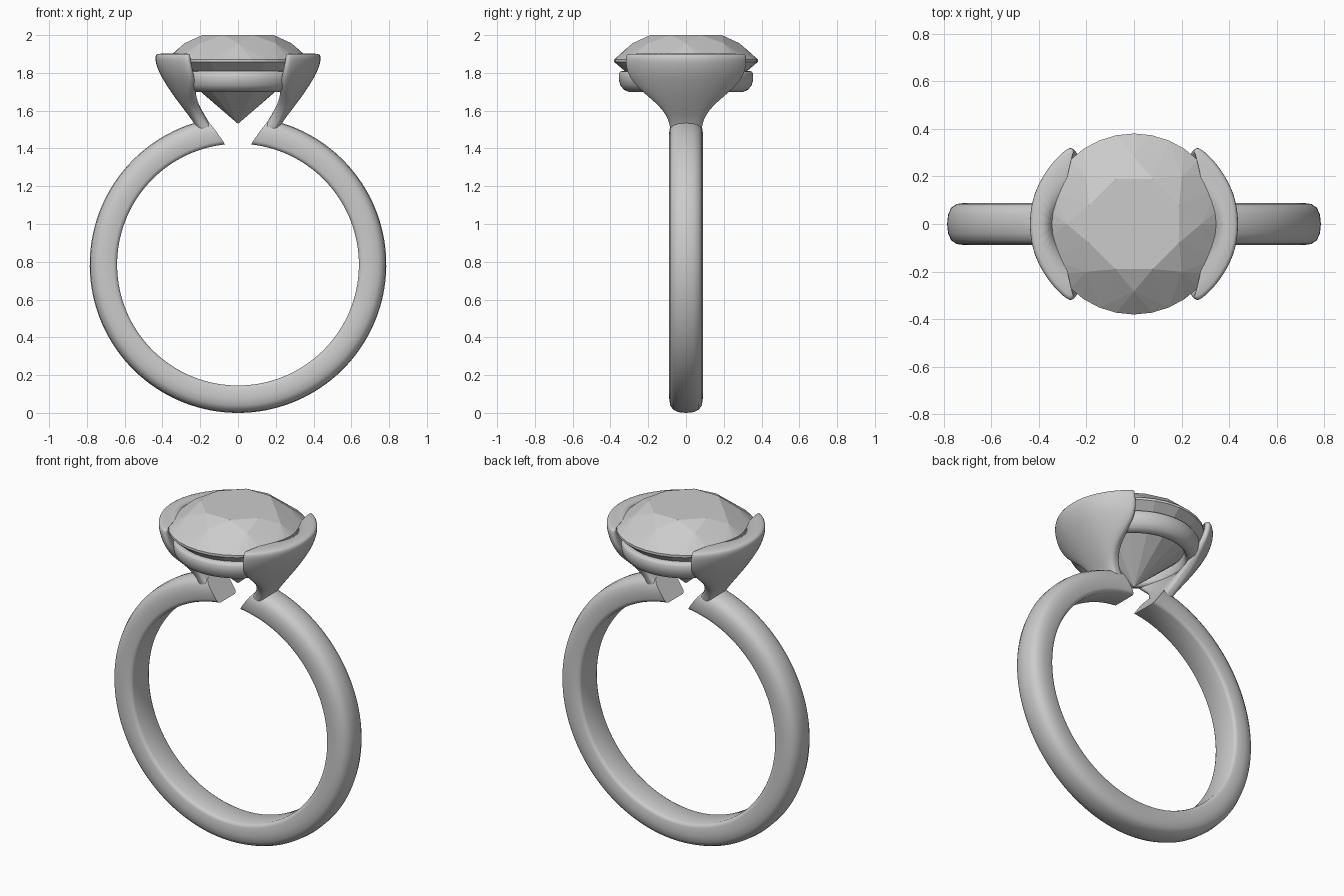
import bpy, bmesh
from math import sin, cos, pi, radians, copysign

cube = bpy.data.objects.get("Cube")
if cube:
    bpy.data.objects.remove(cube)

silver = bpy.data.materials.new("silver_grey")
silver.use_nodes = True
silver.diffuse_color = (0.6, 0.6, 0.6, 1)
silver.node_tree.nodes["Principled BSDF"].inputs["Base Color"].default_value = (0.6, 0.6, 0.6, 1)


def finish(name, bm, smooth=True):
    bmesh.ops.recalc_face_normals(bm, faces=bm.faces)
    mesh = bpy.data.meshes.new(name)
    bm.to_mesh(mesh)
    bm.free()
    mesh.materials.append(silver)
    obj = bpy.data.objects.new(name, mesh)
    bpy.context.collection.objects.link(obj)
    if smooth:
        mesh.polygons.foreach_set("use_smooth", [True] * len(mesh.polygons))
    return obj


def loft(sections, closed=False):
    """Skin a list of equal-length closed sections, capping open ends."""
    bm = bmesh.new()
    rings = [[bm.verts.new(p) for p in s] for s in sections]
    n = len(rings[0])
    pairs = list(zip(rings, rings[1:]))
    if closed:
        pairs.append((rings[-1], rings[0]))
    else:
        bm.faces.new(rings[0])
        bm.faces.new(rings[-1])
    for a, b in pairs:
        for i in range(n):
            j = (i + 1) % n
            bm.faces.new((a[i], a[j], b[j], b[i]))
    return bm


def power(v, e):
    return copysign(abs(v) ** e, v)


# Band: rounded profile swept round, with slanted ends at the top gap
CENTRE = 0.785
half = [(0.64, 0.07), (0.646, 0.082), (0.66, 0.088), (0.71, 0.089),
        (0.745, 0.084), (0.768, 0.068), (0.781, 0.04)]
profile = half + [(0.785, 0)] + [(r, -y) for r, y in reversed(half)]
sections = []
STEPS = 128
for k in range(STEPS + 1):
    section = []
    for r, y in profile:
        gap = radians(6.2 + 6 * (r - 0.64) / 0.145)
        a = gap + (2 * pi - 2 * gap) * k / STEPS
        section.append((r * sin(a), y, CENTRE + r * cos(a)))
    sections.append(section)
band = finish("band", loft(sections))
bpy.context.view_layer.objects.active = band
band.select_set(True)
bpy.ops.object.shade_smooth_by_angle(angle=radians(50))
band.select_set(False)

# Flared arms: height, inner x, outer x, half width, backward sweep of the tips
levels = [(1.46, 0.10, 0.20, 0.078, 0),
          (1.51, 0.133, 0.22, 0.084, 0),
          (1.55, 0.162, 0.242, 0.092, 0),
          (1.60, 0.19, 0.282, 0.118, 0.012),
          (1.65, 0.225, 0.32, 0.165, 0.035),
          (1.70, 0.268, 0.357, 0.225, 0.075),
          (1.75, 0.31, 0.39, 0.275, 0.115),
          (1.80, 0.345, 0.42, 0.305, 0.14),
          (1.85, 0.368, 0.438, 0.315, 0.15),
          (1.88, 0.373, 0.442, 0.315, 0.15),
          (1.898, 0.377, 0.436, 0.312, 0.15),
          (1.903, 0.39, 0.422, 0.30, 0.145)]
N = 48
sections = []
for z, xi, xo, w, sweep in levels:
    mid, h = (xi + xo) / 2, (xo - xi) / 2
    section = []
    for i in range(N):
        a = 2 * pi * i / N
        t, off = power(sin(a), 0.7), h * power(cos(a), 0.6)
        slope = 2 * sweep * t / w
        length = (1 + slope * slope) ** 0.5
        section.append((mid - sweep * t * t + off / length,
                        w * t + off * slope / length, z))
    sections.append(section)
arms = finish("setting_arms", loft(sections))
mirror = arms.modifiers.new("mirror", "MIRROR")
mirror.use_axis[0] = True
smooth = arms.modifiers.new("smooth", "SUBSURF")
smooth.levels = smooth.render_levels = 1

# Support ring under the stone
profile = [(0.275, 1.72), (0.285, 1.703), (0.305, 1.70), (0.33, 1.712),
           (0.348, 1.735), (0.356, 1.765), (0.356, 1.795), (0.348, 1.807),
           (0.335, 1.81), (0.30, 1.81), (0.28, 1.80), (0.272, 1.77)]
sections = [[(r * cos(2 * pi * k / 96), r * sin(2 * pi * k / 96), z) for r, z in profile]
            for k in range(96)]
finish("support_ring", loft(sections, closed=True))

# Faceted round stone
bm = bmesh.new()


def circle(count, r, z, turn=0):
    return [bm.verts.new((r * cos(2 * pi * (i + turn) / count),
                          r * sin(2 * pi * (i + turn) / count), z)) for i in range(count)]


table = circle(8, 0.205, 2.0, 0.5)
star = circle(8, 0.283, 1.957)
upper = circle(32, 0.38, 1.872)
lower = circle(32, 0.38, 1.858)
tip = bm.verts.new((0, 0, 1.53))
bm.faces.new(table)
for i in range(8):
    j = (i + 1) % 8
    bm.faces.new((table[i - 1], table[i], star[i]))
    kite = upper[4 * i + 2]
    bm.faces.new((table[i], star[i], kite))
    bm.faces.new((table[i], kite, star[j]))
    for k in range(-2, 2):
        bm.faces.new((star[i], upper[(4 * i + k) % 32], upper[(4 * i + k + 1) % 32]))
for i in range(32):
    j = (i + 1) % 32
    bm.faces.new((upper[i], upper[j], lower[j], lower[i]))
for i in range(0, 32, 2):
    bm.faces.new((tip, lower[i], lower[i + 1], lower[(i + 2) % 32]))
finish("stone", bm, smooth=False)
